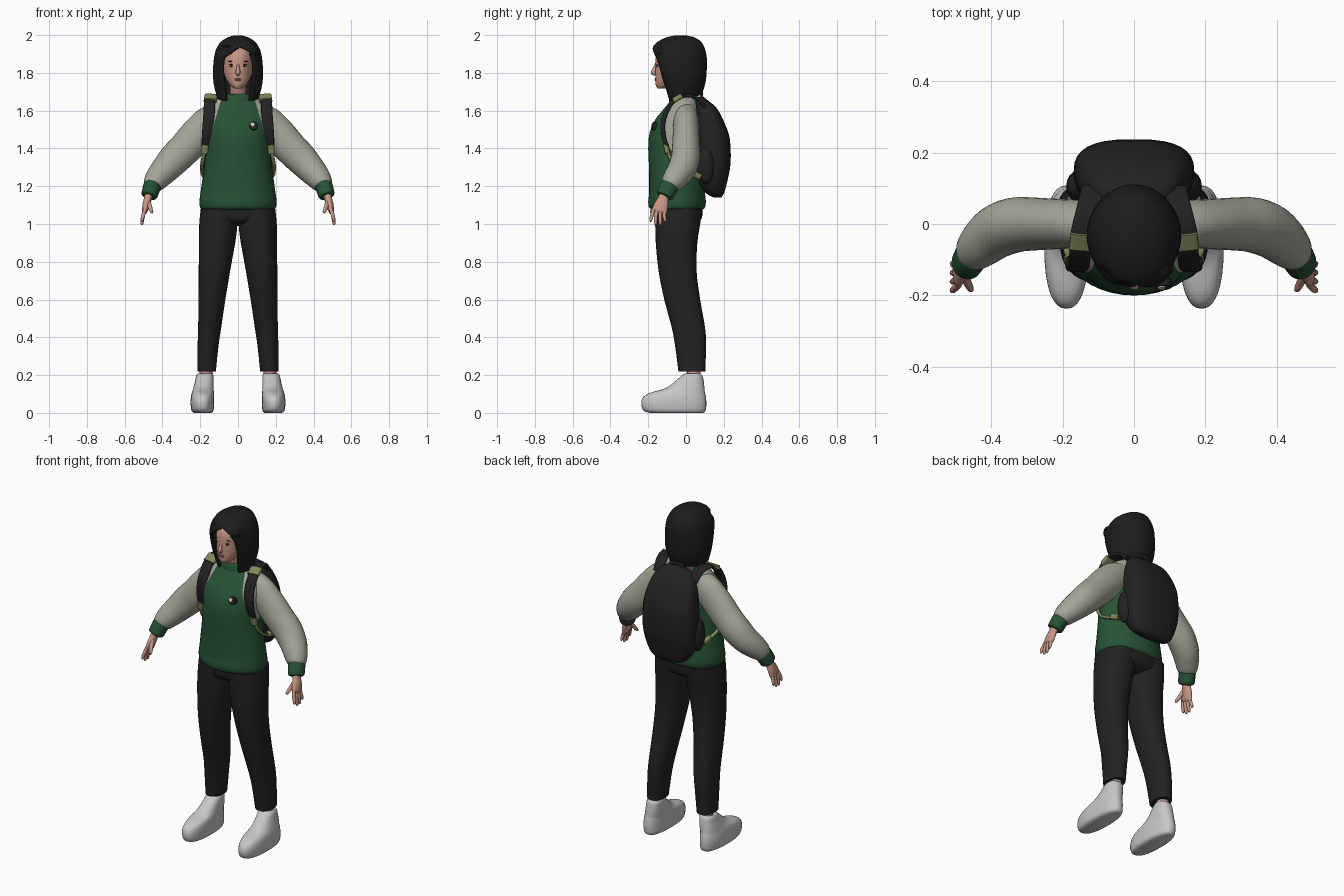
import bpy, bmesh, math
from mathutils import Vector

def material(name, color):
    m = bpy.data.materials.new(name)
    m.diffuse_color = (*color, 1)
    return m

GREEN = material("green knit", (0.02, 0.085, 0.035))
PALE = material("pale grey sleeve", (0.37, 0.38, 0.31))
BLACK = material("black fabric", (0.016, 0.016, 0.016))
HAIR = material("black hair", (0.012, 0.012, 0.012))
SKIN = material("skin", (0.58, 0.31, 0.24))
SHOE = material("light grey shoe", (0.57, 0.57, 0.57))
OLIVE = material("olive webbing", (0.21, 0.25, 0.10))
WHITE = material("eye white", (0.65, 0.62, 0.6))
LIP = material("lip", (0.42, 0.16, 0.14))

def finish(name, bm, *mats):
    bmesh.ops.recalc_face_normals(bm, faces=bm.faces)
    me = bpy.data.meshes.new(name)
    bm.to_mesh(me)
    bm.free()
    for m in mats:
        me.materials.append(m)
    ob = bpy.data.objects.new(name, me)
    bpy.context.collection.objects.link(ob)
    return ob

def smooth_rows(rows, steps=3):
    """Catmull-Rom interpolation of parameter rows."""
    out = []
    for i in range(len(rows) - 1):
        a, b, c, d = (rows[max(i - 1, 0)], rows[i], rows[i + 1], rows[min(i + 2, len(rows) - 1)])
        for k in range(steps):
            t = k / steps
            out.append([0.5 * (2 * q + (r - p) * t + (2 * p - 5 * q + 4 * r - s) * t * t
                               + (3 * q - p - 3 * r + s) * t ** 3)
                        for p, q, r, s in zip(a, b, c, d)])
    return out + [list(rows[-1])]

def skin_rings(rings, closed=True):
    bm = bmesh.new()
    vr = [[bm.verts.new(p) for p in ring] for ring in rings]
    n = len(vr[0])
    for a, b in zip(vr, vr[1:]):
        for i in range(n if closed else n - 1):
            j = (i + 1) % n
            bm.faces.new((a[i], a[j], b[j], b[i]))
    if closed:
        bm.faces.new(vr[0])
        bm.faces.new(vr[-1])
    return bm

def power(v, p):
    return math.copysign(abs(v) ** (2 / p), v)

def stack(rows, s=1, p=2.0, n=32):
    """Horizontal rings: z, centre x, half width, front y, back y."""
    rings = []
    for z, cx, rx, yf, yb in smooth_rows(rows):
        cy, ry = (yf + yb) / 2, (yb - yf) / 2
        rings.append([(s * (cx + rx * power(math.sin(2 * math.pi * i / n), p)),
                       cy - ry * power(math.cos(2 * math.pi * i / n), p), z) for i in range(n)])
    return skin_rings(rings)

def tube(name, rows, mat, s=1, ref=(0, 1, 0), p=2.0, n=20, steps=3):
    """Sweep along points: x, y, z, radius across ref, radius along ref."""
    rows = smooth_rows(rows, steps)
    pts = [Vector((s * r[0], r[1], r[2])) for r in rows]
    rings = []
    for k, r in enumerate(rows):
        t = (pts[min(k + 1, len(pts) - 1)] - pts[max(k - 1, 0)]).normalized()
        v = Vector(ref)
        v = (v - t * v.dot(t)).normalized()
        u = t.cross(v)
        rings.append([pts[k] + u * r[3] * power(math.cos(2 * math.pi * i / n), p)
                      + v * r[4] * power(math.sin(2 * math.pi * i / n), p) for i in range(n)])
    return finish(name, skin_rings(rings), mat)

def ellipsoid(name, loc, size, mat):
    bm = bmesh.new()
    bmesh.ops.create_uvsphere(bm, u_segments=16, v_segments=10, radius=1)
    for v in bm.verts:
        v.co = [c * k + o for c, k, o in zip(v.co, size, loc)]
    return finish(name, bm, mat)

# Sweater body, with raglan panels cut in along slanted planes
bm = stack([(1.075, 0, .185, -.175, .085), (1.087, 0, .2, -.195, .1), (1.12, 0, .204, -.2, .105),
            (1.17, 0, .198, -.195, .1), (1.3, 0, .18, -.196, .09), (1.4, 0, .17, -.2, .085),
            (1.48, 0, .17, -.193, .08), (1.55, 0, .172, -.165, .08), (1.6, 0, .163, -.125, .078),
            (1.64, 0, .142, -.092, .07), (1.665, 0, .11, -.075, .06), (1.68, 0, .06, -.065, .05)], n=40)
for s in (-1, 1):
    bmesh.ops.bisect_plane(bm, geom=bm.verts[:] + bm.edges[:] + bm.faces[:],
                           plane_co=(s * .086, 0, 1.667), plane_no=(s, 0, .3))
for f in bm.faces:
    c = f.calc_center_median()
    f.material_index = int(abs(c.x) + .3 * c.z > .5861)
finish("sweater_body", bm, GREEN, PALE)
finish("sweater_collar", stack([(1.645, 0, .09, -.09, .06), (1.672, 0, .08, -.085, .055),
                                (1.688, 0, .064, -.075, .042), (1.685, 0, .05, -.06, .03)]), GREEN)

# Head, neck and facial features
finish("head", stack([(1.718, 0, .02, -.15, -.09), (1.735, 0, .042, -.16, -.04),
                      (1.765, 0, .062, -.162, 0), (1.80, 0, .075, -.163, .05),
                      (1.85, 0, .08, -.163, .07), (1.90, 0, .08, -.155, .07),
                      (1.95, 0, .06, -.12, .05), (1.975, 0, .02, -.06, 0)]), SKIN)
tube("neck", [(0, -.01, 1.63, .048, .05), (0, -.03, 1.69, .043, .045), (0, -.05, 1.76, .045, .05)], SKIN)
tube("nose", [(0, -.156, 1.85, .006, .006), (0, -.166, 1.825, .008, .009),
              (0, -.173, 1.803, .013, .013), (0, -.163, 1.79, .009, .008)], SKIN, n=12)
ellipsoid("upper_lip", (0, -.161, 1.768), (.019, .005, .004), LIP)
ellipsoid("lower_lip", (0, -.160, 1.761), (.015, .006, .005), LIP)
for s in (-1, 1):
    ellipsoid("eye", (s * .035, -.150, 1.838), (.013, .006, .006), WHITE)
    ellipsoid("iris", (s * .035, -.154, 1.838), (.006, .004, .006), HAIR)
    ellipsoid("upper_lash", (s * .035, -.152, 1.844), (.015, .005, .002), HAIR)
    ellipsoid("eyebrow", (s * .037, -.150, 1.861), (.017, .004, .0025), HAIR)

# Bob haircut: z, half width, front y, back y, half width of the face opening
rows = smooth_rows([(1.998, .02, -.055, 0, 0), (1.988, .055, -.105, .045, 0), (1.965, .09, -.15, .08, 0),
                    (1.945, .105, -.17, .093, 0), (1.92, .118, -.184, .102, .04),
                    (1.88, .127, -.188, .11, .076), (1.82, .132, -.168, .11, .083),
                    (1.76, .131, -.14, .106, .077), (1.71, .122, -.115, .096, .067),
                    (1.665, .108, -.1, .08, .062)])
rings = []
for z, rx, yf, yb, w in rows:
    a = math.asin(max(0, min(w / rx, .9)))
    cy, n = -.035, 40
    drop = .016 * max(0, (1.8 - z) / .135)
    ring = []
    for i in range(n + 1):
        t = a + (2 * math.pi - 2 * a) * i / n
        c = math.cos(t)
        y = cy - c * ((cy - yf) if c > 0 else (yb - cy))
        ring.append((rx * math.sin(t) + (.015 if z > 1.9 and c > .6 and w > 0 else 0), y, z - drop * c))
    rings.append(ring)
bm = skin_rings(rings, closed=False)
bm.verts.ensure_lookup_table()
bm.faces.new([bm.verts[i] for i in range(40)])
bmesh.ops.remove_doubles(bm, verts=bm.verts, dist=.0005)
hair = finish("hair", bm, HAIR)
mod = hair.modifiers.new("thickness", 'SOLIDIFY')
mod.thickness, mod.offset = .014, -1

# Arms and hands
for s in (-1, 1):
    tube("sleeve", [(.09, 0, 1.60, .055, .055), (.14, 0, 1.548, .087, .066), (.21, 0, 1.477, .092, .07),
                    (.28, 0, 1.40, .088, .074), (.335, -.003, 1.345, .085, .077),
                    (.385, -.022, 1.29, .076, .075), (.425, -.055, 1.245, .066, .066),
                    (.449, -.08, 1.212, .054, .055), (.455, -.088, 1.2, .042, .044)], PALE, s, n=28)
    tube("cuff", [(.449, -.078, 1.215, .04, .042), (.454, -.086, 1.203, .046, .049),
                  (.464, -.104, 1.17, .045, .049), (.470, -.113, 1.15, .042, .046),
                  (.472, -.116, 1.144, .03, .032)], GREEN, s)
    tube("palm", [(.468, -.112, 1.17, .022, .026), (.477, -.12, 1.135, .021, .028),
                  (.487, -.131, 1.10, .019, .038), (.493, -.14, 1.07, .015, .04),
                  (.495, -.143, 1.06, .009, .034)], SKIN, s)
    for i, tip in enumerate((1.012, .995, .995, 1.012)):
        y0, y1 = -.17 + .019 * i, -.186 + .025 * i
        tube("finger", [(.491, y0, 1.08, .010, .010), (.502, (y0 + y1) / 2 - .003, 1.045, .010, .010),
                        (.508, y1, tip + .01, .008, .008), (.508, y1, tip, .004, .004)], SKIN, s, n=10)
    tube("thumb", [(.478, -.135, 1.125, .013, .013), (.468, -.16, 1.095, .012, .012),
                   (.457, -.182, 1.066, .009, .009), (.455, -.187, 1.058, .004, .004)], SKIN, s, n=10)

# Trousers, ankles and shoes
finish("trouser_hips", stack([(1.12, 0, .185, -.165, .085), (1.06, 0, .198, -.165, .088),
                              (1.015, 0, .18, -.15, .075), (.99, 0, .1, -.1, .03)], p=2.3), BLACK)
for s in (-1, 1):
    finish("trouser_leg", stack([(1.08, .1, .097, -.165, .085), (1.0, .104, .101, -.163, .075),
                                 (.9, .111, .096, -.16, .06), (.75, .125, .083, -.145, .056),
                                 (.6, .138, .071, -.115, .075), (.45, .15, .061, -.075, .101),
                                 (.35, .159, .055, -.057, .106), (.22, .166, .049, -.04, .102)],
                                s, p=2.25), BLACK)
    tube("ankle", [(.168, .042, .26, .034, .036), (.17, .042, .15, .034, .036)], SKIN, s)
    finish("shoe", stack([(0, .187, .045, -.19, .09), (.012, .188, .058, -.225, .104),
                          (.05, .189, .062, -.237, .108), (.085, .188, .061, -.225, .105),
                          (.108, .186, .058, -.185, .1), (.13, .183, .054, -.11, .098),
                          (.165, .179, .049, -.06, .094), (.195, .176, .046, -.025, .088),
                          (.208, .174, .04, -.005, .075), (.203, .172, .03, .008, .068)],
                         s, p=2.35), SHOE)

# Backpack with side pockets, straps and buckles
finish("backpack", stack([(1.14, 0, .07, .15, .185), (1.16, 0, .115, .11, .2), (1.22, 0, .15, .06, .217),
                          (1.32, 0, .168, .05, .236), (1.45, 0, .166, .05, .232), (1.53, 0, .156, .05, .206),
                          (1.61, 0, .13, .05, .165), (1.65, 0, .1, .055, .122),
                          (1.675, 0, .05, .06, .09)], p=2.7), BLACK)
tube("carry_handle", [(-.04, .08, 1.665, .012, .006), (-.025, .085, 1.69, .012, .006),
                      (.025, .085, 1.69, .012, .006), (.04, .08, 1.665, .012, .006)], BLACK, n=12)
X = (1, 0, 0)
for s in (-1, 1):
    ellipsoid("side_pocket", (s * .155, .105, 1.31), (.035, .045, .1), BLACK)
    tube("shoulder_strap", [(.115, .1, 1.62, .009, .032), (.127, .05, 1.672, .009, .032),
                            (.145, -.02, 1.676, .009, .031), (.15, -.068, 1.648, .01, .03),
                            (.153, -.105, 1.59, .012, .03), (.158, -.122, 1.53, .012, .029),
                            (.166, -.117, 1.46, .011, .026), (.174, -.098, 1.405, .01, .018)],
         BLACK, s, X, p=3.5)
    tube("top_buckle", [(.143, -.025, 1.678, .014, .034), (.148, -.068, 1.652, .014, .034)],
         OLIVE, s, X, p=4)
    tube("lower_webbing", [(.174, -.1, 1.41, .008, .01), (.186, -.08, 1.34, .008, .01),
                           (.19, -.02, 1.285, .008, .01), (.16, .08, 1.245, .008, .01)],
         OLIVE, s, X, p=3.5, n=12)
    tube("front_buckle", [(.173, -.108, 1.42, .013, .018), (.178, -.098, 1.375, .013, .018)],
         OLIVE, s, X, p=4)
    tube("rear_buckle", [(.184, .03, 1.27, .016, .014), (.17, .075, 1.25, .016, .014)],
         OLIVE, s, X, p=4)

# Round chest badge
tube("badge", [(.08, -.15, 1.512, .023, .023), (.083, -.178, 1.522, .023, .023)], BLACK, ref=X, steps=1)
tube("badge_face", [(.077, -.175, 1.525, .011, .011), (.0775, -.181, 1.527, .011, .011)],
     SHOE, ref=X, steps=1)

# Smooth shading with sharp edges kept
bpy.ops.object.select_all(action='DESELECT')
for ob in bpy.data.objects:
    ob.select_set(True)
bpy.context.view_layer.objects.active = hair
bpy.ops.object.shade_smooth_by_angle(angle=math.radians(45))
